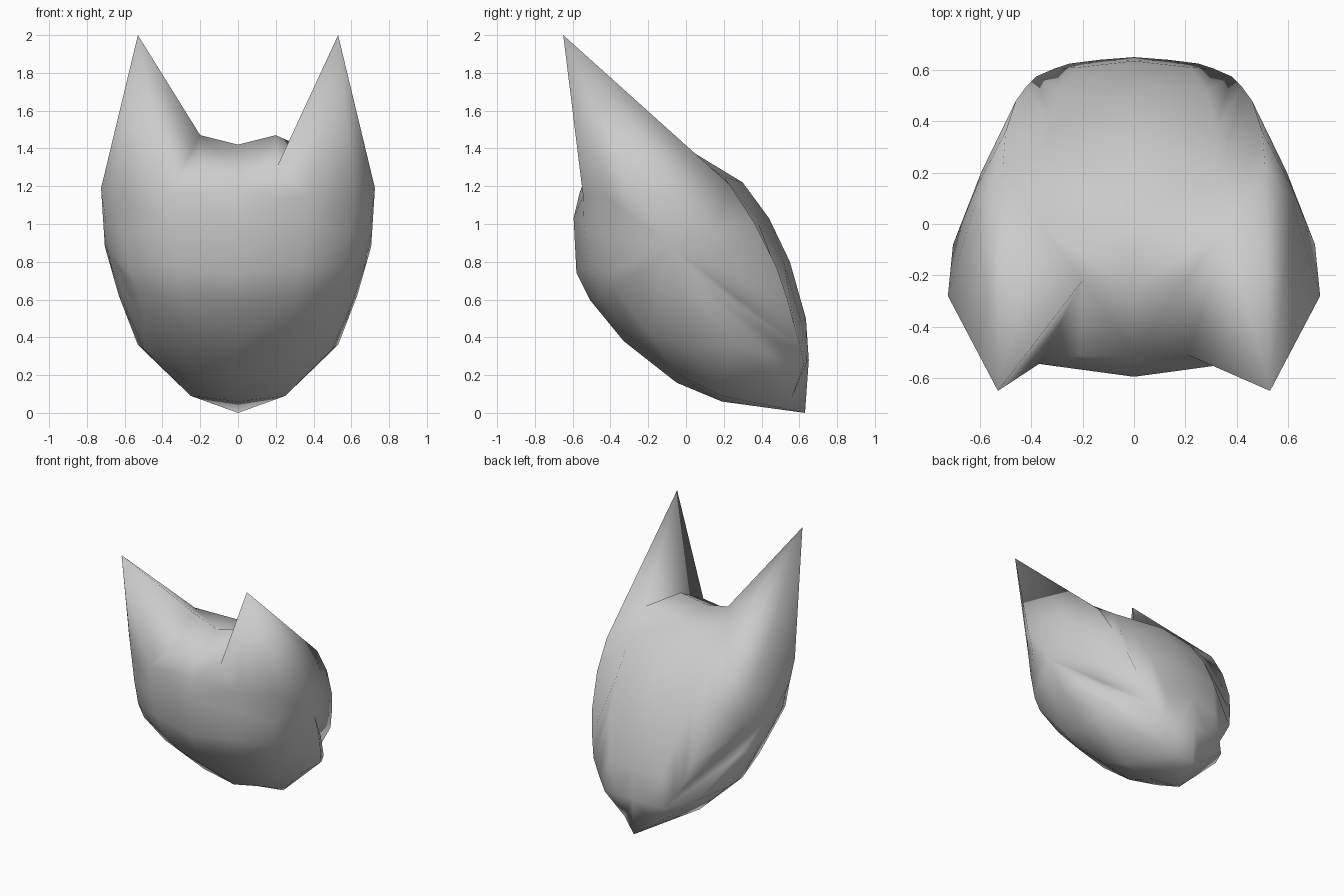
import bpy
import bmesh
from mathutils import Vector

default_cube = bpy.data.objects.get("Cube")
if default_cube:
    bpy.data.objects.remove(default_cube, do_unlink=True)

# Lengthwise loops: start at the top front, run over the back and return below
middle_profile = [
    (-.515, 1.28), (-.25, 1.42), (.02, 1.39), (.3, 1.22),
    (.44, 1.03), (.55, .8), (.635, .5), (.65, .28),
    (.63, 0), (.19, .06), (-.05, .16), (-.33, .38),
    (-.51, .6), (-.58, .74), (-.595, 1.03), (-.565, 1.16)]

inner_profile = [
    (.21, -.51, 1.31), (.2, -.22, 1.47), (.36, -.01, 1.4), (.34, .2, 1.25),
    (.32, .37, 1.04), (.28, .52, .79), (.22, .61, .48), (.13, .64, .27),
    (.13, .56, .08), (.25, .19, .09), (.25, -.05, .21), (.27, -.3, .43),
    (.3, -.46, .61), (.33, -.52, .77), (.36, -.54, 1), (.37, -.545, 1.15)]

outer_profile = [
    (.53, -.65, 2), (.51, .23, 1.21), (.5, .36, 1.01), (.46, .48, .77),
    (.42, .535, .61), (.38, .575, .46), (.31, .605, .35), (.25, .625, .26),
    (.41, .45, .3), (.53, .25, .36), (.5, .03, .34), (.48, -.2, .43),
    (.53, -.38, .66), (.57, -.39, .75), (.59, -.41, .93), (.61, -.42, 1.14)]

COUNT = len(middle_profile)
side_hub = Vector((.705, -.08, .88))
ear_root = Vector((.725, -.28, 1.19))
body_centre = Vector((0, 0, .75))


def bulging_side_loop():
    """Loop halfway between the outer profile and the side hub, pushed outwards."""
    loop = []
    for point in outer_profile:
        halfway = Vector(point).lerp(side_hub, .5)
        loop.append(body_centre + (halfway - body_centre) * 1.02)
    loop[0] = ear_root
    loop[-1].x = .7
    return loop


def add_loop(mesh, points, side):
    return [mesh.verts.new((p[0] * side, p[1], p[2])) for p in points]


def bridge(mesh, first, second, skipped=()):
    for index in range(COUNT):
        after = (index + 1) % COUNT
        if index not in skipped:
            mesh.faces.new((first[index], first[after], second[after], second[index]))


def add_ear(mesh, inner, outer, side):
    """Triangles joining the ear tip to the head, folded differently per side."""
    tip, rear, behind, outside = outer[0], outer[1], outer[2], outer[-1]
    brow, crown, shoulder, cheek = inner[0], inner[1], inner[2], inner[-1]
    triangles = [(tip, outside, cheek), (tip, shoulder, rear), (shoulder, behind, rear)]
    if side > 0:
        triangles += [(tip, cheek, brow), (tip, brow, shoulder), (brow, crown, shoulder)]
    else:
        triangles += [(tip, cheek, crown), (cheek, brow, crown), (tip, crown, shoulder)]
    for triangle in triangles:
        mesh.faces.new(triangle)


# Build both halves around a shared middle loop
mesh = bmesh.new()
middle = add_loop(mesh, [(0, y, z) for y, z in middle_profile], 1)
for side in (1, -1):
    inner = add_loop(mesh, inner_profile, side)
    outer = add_loop(mesh, outer_profile, side)
    bulge = add_loop(mesh, bulging_side_loop(), side)
    hub = mesh.verts.new((side_hub.x * side, side_hub.y, side_hub.z))
    bridge(mesh, middle, inner)
    bridge(mesh, inner, outer, skipped=(0, 1, COUNT - 1))
    add_ear(mesh, inner, outer, side)
    bridge(mesh, outer, bulge)
    for index in range(COUNT):
        mesh.faces.new((bulge[index], bulge[(index + 1) % COUNT], hub))

bmesh.ops.recalc_face_normals(mesh, faces=mesh.faces)
for face in mesh.faces:
    face.smooth = True

# Head object with a single plain grey
head_mesh = bpy.data.meshes.new("eared_head")
mesh.to_mesh(head_mesh)
mesh.free()
head = bpy.data.objects.new("eared_head", head_mesh)
bpy.context.collection.objects.link(head)

grey = bpy.data.materials.new("light_grey")
grey.use_nodes = True
colour = (.6, .6, .6, 1)
grey.diffuse_color = colour
grey.node_tree.nodes["Principled BSDF"].inputs["Base Color"].default_value = colour
head_mesh.materials.append(grey)
